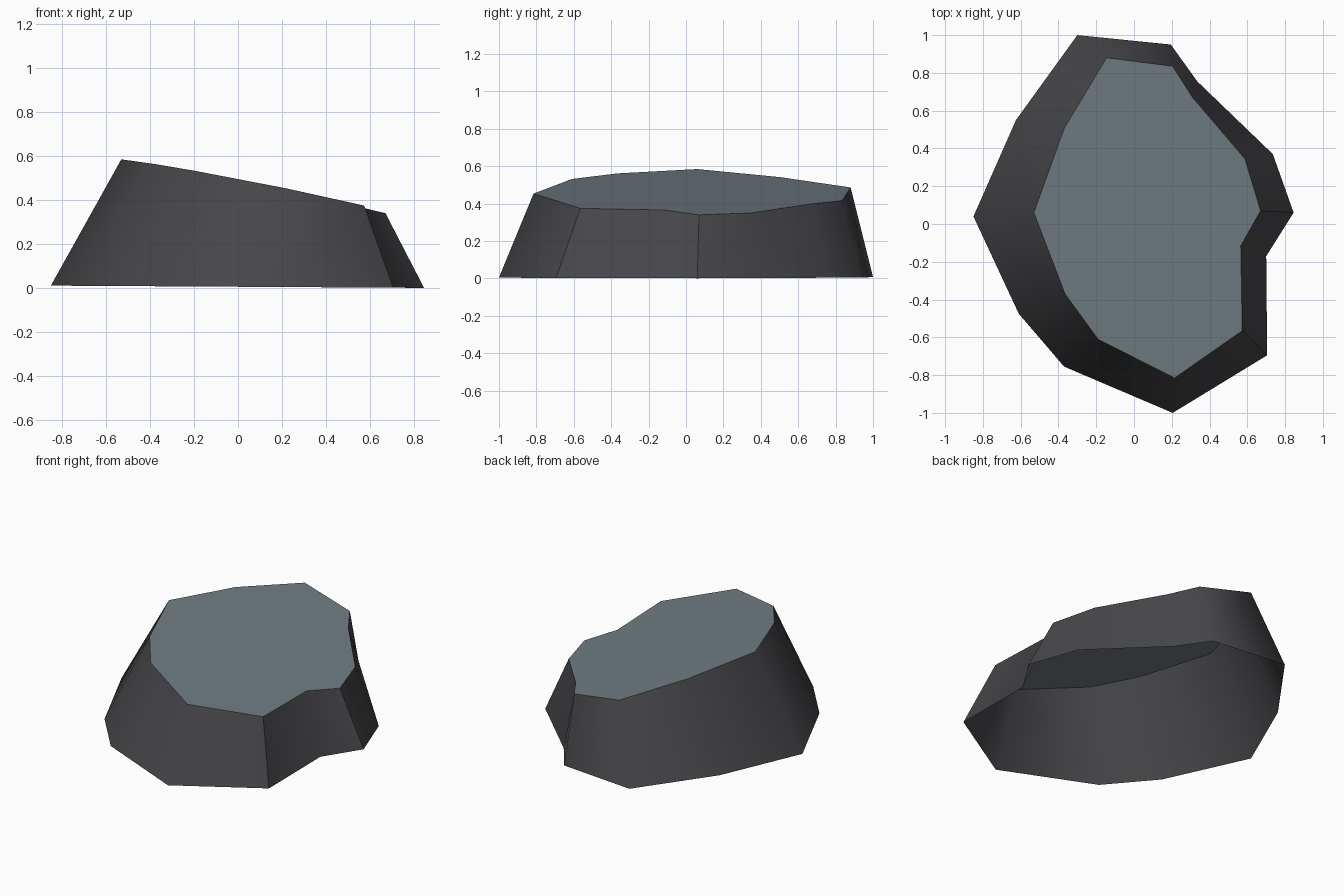
import bpy, bmesh

if "Cube" in bpy.data.objects:
    bpy.data.objects.remove(bpy.data.objects["Cube"])

# Foot outline and matching inner rim of the slanted top, counter-clockwise
FOOT = [(-0.85, 0.04), (-0.61, -0.475), (-0.37, -0.755), (0.205, -1.0),
        (0.705, -0.695), (0.70, -0.17), (0.845, 0.06), (0.735, 0.37),
        (0.335, 0.755), (0.195, 0.95), (-0.30, 1.0), (-0.625, 0.55)]
RIM = [(-0.53, 0.06), (-0.365, -0.37), (-0.19, -0.61), (0.215, -0.815),
       (0.573, -0.565), (0.565, -0.115), (0.67, 0.07), (0.587, 0.345),
       (0.31, 0.67), (0.205, 0.835), (-0.145, 0.88), (-0.37, 0.505)]
CREASED = (4, 6)  # corners with a hard vertical edge


def foot_z(x, y):
    return 0.006 - 0.006 * x


def top_z(x, y):
    return 0.478 - 0.204 * x - 0.024 * y


def material(name, rgb):
    m = bpy.data.materials.new(name)
    m.diffuse_color = (*rgb, 1)
    m.use_nodes = True
    m.node_tree.nodes["Principled BSDF"].inputs["Base Color"].default_value = m.diffuse_color
    return m


bm = bmesh.new()
low = [bm.verts.new((x, y, foot_z(x, y))) for x, y in FOOT]
high = [bm.verts.new((x, y, top_z(x, y))) for x, y in RIM]
n = len(low)

# Sloping side walls, open underneath
for i in range(n):
    j = (i + 1) % n
    bm.faces.new((low[i], low[j], high[j], high[i])).smooth = True

# Flat slanted top
bm.faces.new(high).material_index = 1

# Hard edges round the top and at the creased corners
for i in range(n):
    bm.edges.get((high[i], high[(i + 1) % n])).smooth = False
for i in CREASED:
    bm.edges.get((low[i], high[i])).smooth = False

mesh = bpy.data.meshes.new("rock_plinth")
bm.to_mesh(mesh)
bm.free()
mesh.materials.append(material("dark stone", (0.062, 0.060, 0.067)))
mesh.materials.append(material("blue grey top", (0.165, 0.203, 0.226)))
bpy.context.collection.objects.link(bpy.data.objects.new("rock_plinth", mesh))
